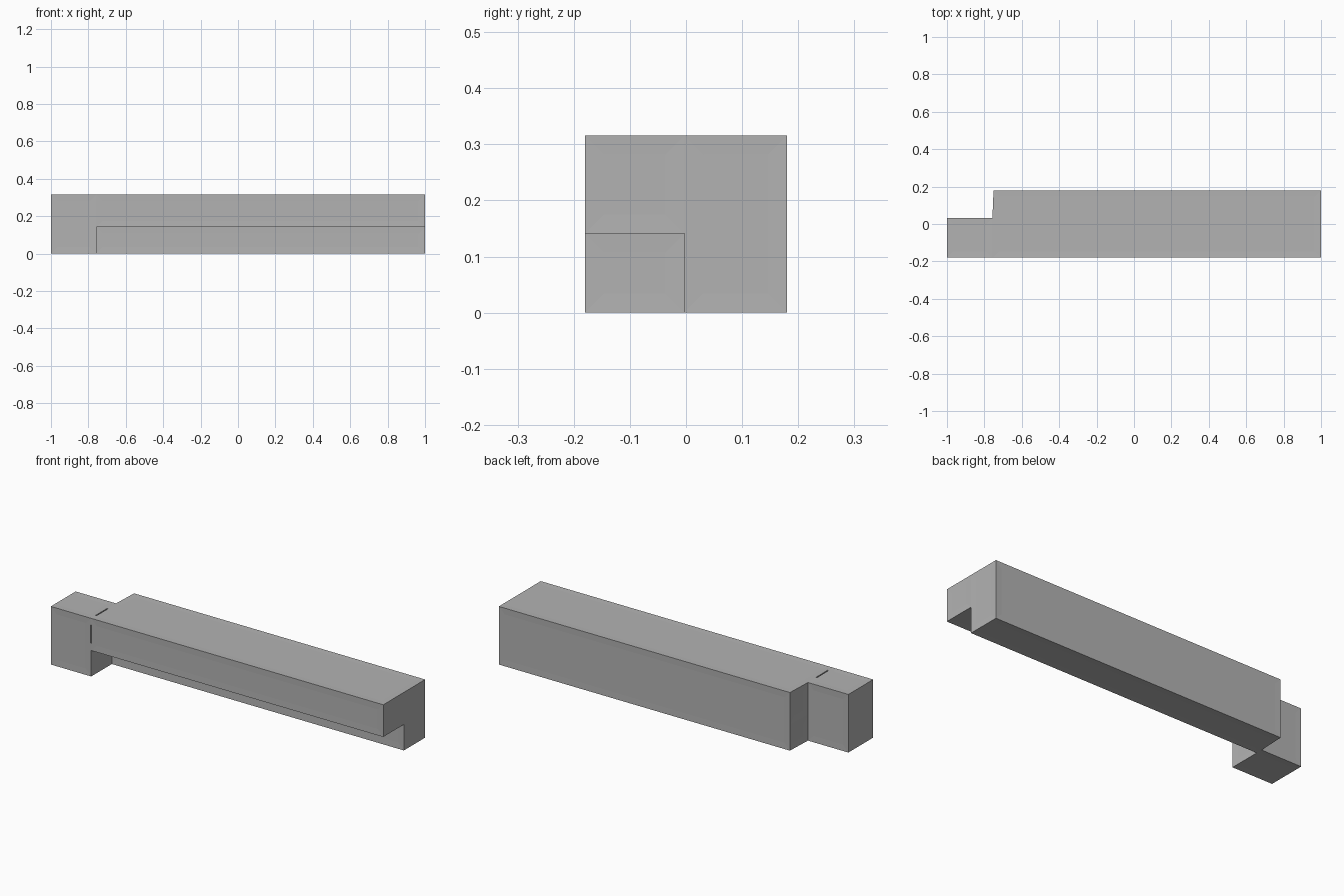
import bpy, bmesh
from mathutils import Vector

cube = bpy.data.objects.get("Cube")
if cube:
    bpy.data.objects.remove(cube, do_unlink=True)

grey = bpy.data.materials.new("plain grey")
grey.use_nodes = True
colour = (0.45, 0.45, 0.45, 1)
grey.diffuse_color = colour
bsdf = next(n for n in grey.node_tree.nodes if n.type == "BSDF_PRINCIPLED")
bsdf.inputs["Base Color"].default_value = colour

# Section planes of the beam and its end block
SEAM, STEP = -0.757, -0.003
planes = [(-1, SEAM, 1), (-0.18, STEP, 0.033, 0.18), (0, 0.141, 0.316)]


def add_object(name, bm):
    mesh = bpy.data.meshes.new(name)
    bm.to_mesh(mesh)
    bm.free()
    mesh.materials.append(grey)
    obj = bpy.data.objects.new(name, mesh)
    bpy.context.scene.collection.objects.link(obj)
    return obj


def solid(cell):
    i, j, k = cell
    if not (0 <= i < 2 and 0 <= j < 3 and 0 <= k < 2):
        return False
    if i == 0:
        return j < 2            # end block
    return j > 0 or k == 1      # stepped beam


# Outer skin of the solid sections
bm = bmesh.new()
for cell in [(i, j, k) for i in range(2) for j in range(3) for k in range(2)]:
    if not solid(cell):
        continue
    for axis in range(3):
        for side in (0, 1):
            near = list(cell)
            near[axis] += 2 * side - 1
            if solid(near):
                continue
            u, v = (axis + 1) % 3, (axis + 2) % 3
            corners = []
            for du, dv in ((0, 0), (1, 0), (1, 1), (0, 1)):
                index = list(cell)
                index[axis] += side
                index[u] += du
                index[v] += dv
                corners.append(bm.verts.new([planes[a][index[a]] for a in range(3)]))
            bm.faces.new(corners if side else corners[::-1])
bmesh.ops.remove_doubles(bm, verts=bm.verts, dist=0.0001)
bm.normal_update()


# Merge flat neighbours, keeping the seams between beam sections
def on_seam(edge):
    a, b = (v.co for v in edge.verts)
    across = all(abs(c.x - SEAM) < 0.001 for c in (a, b))
    end = all(abs(c.y - STEP) < 0.001 and c.x > 0.99 for c in (a, b))
    return across or end


flat = [e for e in bm.edges if len(e.link_faces) == 2
        and e.calc_face_angle() < 0.01 and not on_seam(e)]
bmesh.ops.dissolve_edges(bm, edges=flat, use_verts=True)

# Slight slant on the beam's exposed end
for v in bm.verts:
    if abs(v.co.x - SEAM) < 0.001 and v.co.y > 0.17:
        v.co.x += 0.006

# Shallow inset panels
bm.normal_update()
panels = [f for f in bm.faces if f.calc_area() > 0.015]
bmesh.ops.inset_individual(bm, faces=panels, thickness=0.034,
                           depth=-0.001, use_even_offset=True)
beam = add_object("stepped_beam", bm)

# Narrow grooves where the end block meets the beam
grooves = [((SEAM, -0.18, 0.23), (0.006, 0.012, 0.1)),
           ((SEAM, -0.09, 0.316), (0.006, 0.1, 0.012))]
for number, (centre, size) in enumerate(grooves):
    bm = bmesh.new()
    bmesh.ops.create_cube(bm, size=1)
    for v in bm.verts:
        v.co = Vector(s * c for s, c in zip(size, v.co)) + Vector(centre)
    cutter = add_object(f"seam_groove_cutter_{number + 1}", bm)
    cutter.hide_render = True
    cutter.hide_set(True)
    cut = beam.modifiers.new("seam groove", "BOOLEAN")
    cut.operation = "DIFFERENCE"
    cut.solver = "EXACT"
    cut.object = cutter
